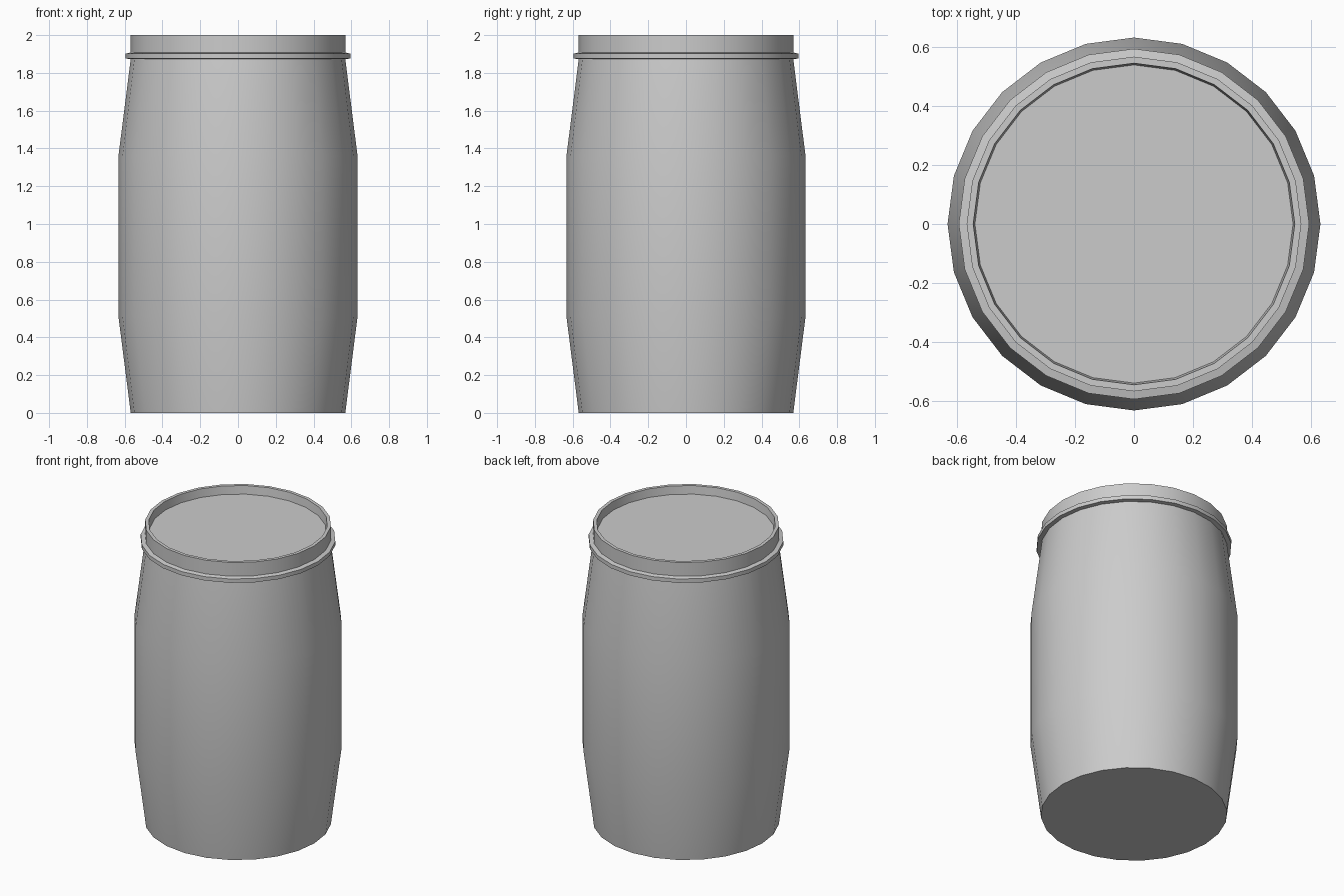
import bpy, bmesh, math

if "Cube" in bpy.data.objects:
    bpy.data.objects.remove(bpy.data.objects["Cube"])

SIDES = 24


def lathe(name, profile, closed=False):
    """Revolve (radius, z) points around z; open profiles get end caps."""
    bm = bmesh.new()
    rings = []
    for r, z in profile:
        rings.append([bm.verts.new((r * math.cos(2 * math.pi * i / SIDES),
                                    r * math.sin(2 * math.pi * i / SIDES), z))
                      for i in range(SIDES)])
    pairs = list(zip(rings, rings[1:]))
    if closed:
        pairs.append((rings[-1], rings[0]))
    for a, b in pairs:
        for i in range(SIDES):
            j = (i + 1) % SIDES
            bm.faces.new((a[i], a[j], b[j], b[i]))
    if not closed:
        bm.faces.new(rings[0][::-1])
        bm.faces.new(rings[-1])
    bmesh.ops.recalc_face_normals(bm, faces=bm.faces[:])
    mesh = bpy.data.meshes.new(name)
    bm.to_mesh(mesh)
    bm.free()
    obj = bpy.data.objects.new(name, mesh)
    bpy.context.collection.objects.link(obj)
    bpy.ops.object.select_all(action='DESELECT')
    obj.select_set(True)
    bpy.context.view_layer.objects.active = obj
    bpy.ops.object.shade_smooth_by_angle(angle=math.radians(30))
    return obj


# Barrel: bulging wall, clamp band, neck, rim and recessed lid in one skin
lathe("barrel", [
    (0.568, 0.0), (0.633, 0.51), (0.633, 1.36), (0.568, 1.873),   # body
    (0.595, 1.876), (0.595, 1.902), (0.568, 1.908),               # clamp band
    (0.568, 2.0), (0.546, 2.0),                                   # neck, rim
    (0.540, 1.945),                                               # lid
])
